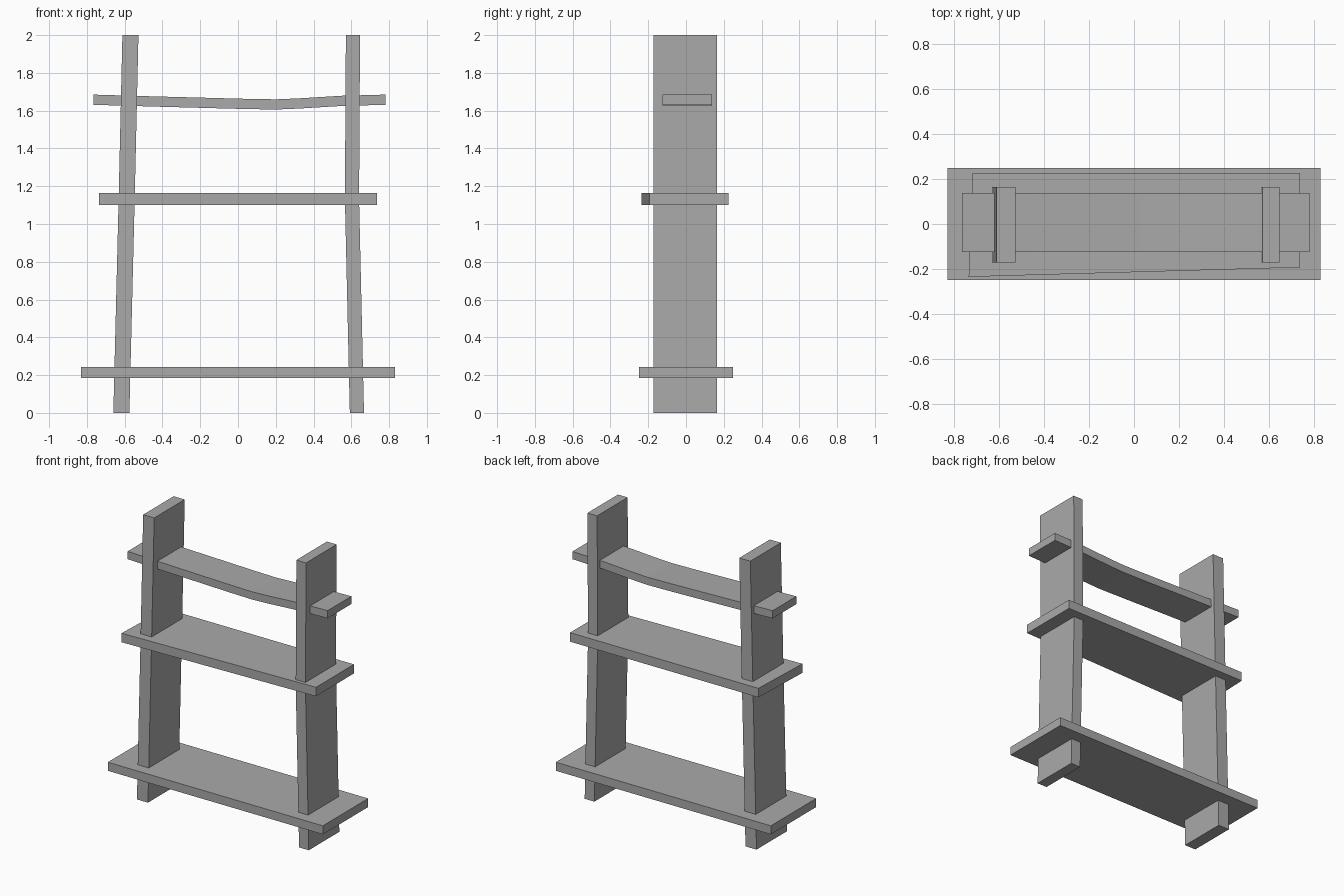
import bpy
import bmesh

if "Cube" in bpy.data.objects:
    bpy.data.objects.remove(bpy.data.objects["Cube"])

# One plain grey for the whole rack
GREY = (0.4, 0.4, 0.4, 1.0)
grey = bpy.data.materials.new("plain grey")
grey.use_nodes = True
grey.diffuse_color = GREY
grey.node_tree.nodes["Principled BSDF"].inputs["Base Color"].default_value = GREY


def plank(name, sections):
    """Loft a closed board through a list of four-cornered sections."""
    bm = bmesh.new()
    rings = [[bm.verts.new(p) for p in section] for section in sections]
    for a, b in zip(rings, rings[1:]):
        for i in range(4):
            j = (i + 1) % 4
            bm.faces.new((a[i], a[j], b[j], b[i]))
    bm.faces.new(rings[0])
    bm.faces.new(rings[-1])
    bmesh.ops.recalc_face_normals(bm, faces=bm.faces)
    mesh = bpy.data.meshes.new(name)
    bm.to_mesh(mesh)
    bm.free()
    mesh.materials.append(grey)
    obj = bpy.data.objects.new(name, mesh)
    bpy.context.collection.objects.link(obj)


def upright(name, width, path, front=-0.172, back=0.165):
    """Standing board whose inner and outer sides follow (x, z) points."""
    plank(name, [[(x, front, z), (x + width, front, z),
                  (x + width, back, z), (x, back, z)] for x, z in path])


def shelf(name, thick, stations):
    """Lying board through (front x, back x, front y, back y, bottom z)."""
    plank(name, [[(xf, yf, z), (xb, yb, z), (xb, yb, z + thick), (xf, yf, z + thick)]
                 for xf, xb, yf, yb, z in stations])


# Slightly leaning uprights
upright("right_upright", 0.085, [(-0.66, 0), (-0.632, 1.13), (-0.612, 2)])
upright("left_upright", 0.075, [(0.592, 0), (0.566, 1.13), (0.571, 2)])

# Bottom shelf, skewed middle shelf and sagging top shelf
shelf("bottom_shelf", 0.06, [(x, x, -0.25, 0.25, 0.184) for x in (-0.83, 0.83)])
shelf("middle_shelf", 0.063, [(-0.735, -0.717, -0.235, 0.226, 1.101),
                              (0.737, 0.737, -0.193, 0.226, 1.101)])
sag = [(-0.765, 1.631), (-0.46, 1.622), (0.03, 1.609), (0.2, 1.606),
       (0.32, 1.611), (0.55, 1.625), (0.78, 1.631)]
shelf("top_shelf", 0.054, [(x, x, -0.125, 0.137, z) for x, z in sag])
